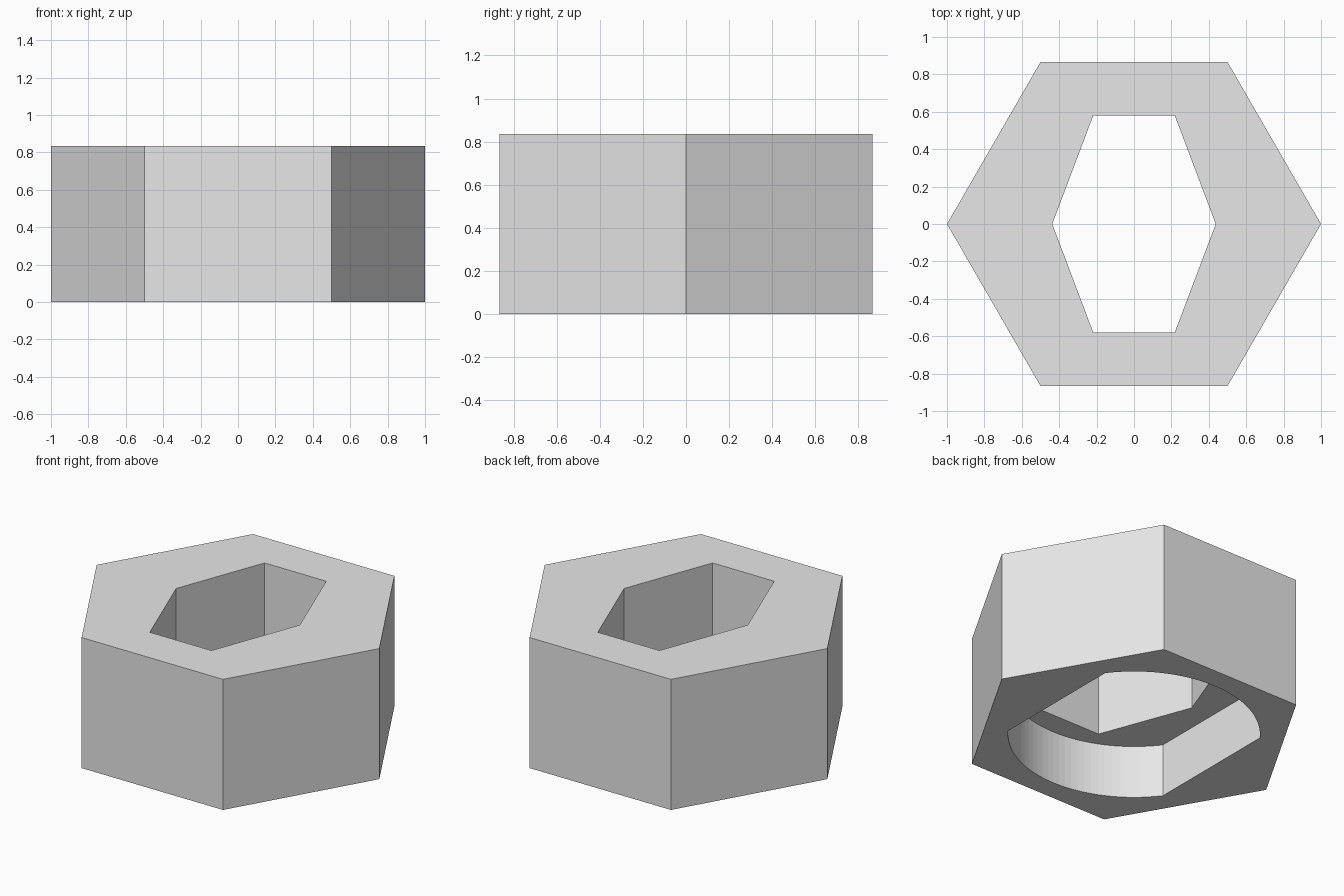
import bpy
import bmesh
from math import cos, sin, acos, pi, radians

if "Cube" in bpy.data.objects:
    bpy.data.objects.remove(bpy.data.objects["Cube"], do_unlink=True)

HEIGHT = 0.835
RECESS_DEPTH = 0.34
RECESS_RADIUS = 0.73
RECESS_FLAT = 0.585
ARC_STEPS = 32

grey = bpy.data.materials.new("plain grey")
grey.use_nodes = True
colour = (0.8, 0.8, 0.8, 1)
grey.diffuse_color = colour
grey.node_tree.nodes["Principled BSDF"].inputs["Base Color"].default_value = colour


def prism(name, outline, bottom, top):
    """Extrude a closed outline between two heights."""
    bm = bmesh.new()
    base = bm.faces.new([bm.verts.new((x, y, bottom)) for x, y in outline])
    walls = bmesh.ops.extrude_face_region(bm, geom=[base])["geom"]
    for item in walls:
        if isinstance(item, bmesh.types.BMVert):
            item.co.z = top
    bmesh.ops.recalc_face_normals(bm, faces=bm.faces)
    mesh = bpy.data.meshes.new(name)
    bm.to_mesh(mesh)
    bm.free()
    mesh.materials.append(grey)
    obj = bpy.data.objects.new(name, mesh)
    bpy.context.collection.objects.link(obj)
    return obj


def cut(target, cutter):
    """Subtract a cutter, then discard it."""
    cutter.hide_render = True
    mod = target.modifiers.new("cut", "BOOLEAN")
    mod.operation = "DIFFERENCE"
    mod.solver = "EXACT"
    mod.object = cutter
    bpy.context.view_layer.objects.active = target
    bpy.ops.object.modifier_apply(modifier=mod.name)
    bpy.data.objects.remove(cutter, do_unlink=True)


# Outer hexagonal body
hexagon = [(cos(radians(60 * i)), sin(radians(60 * i))) for i in range(6)]
body = prism("hexagonal_body", hexagon, 0, HEIGHT)

# Narrow hexagonal through hole
hole = [(0.437, 0), (0.218, 0.58), (-0.218, 0.58),
        (-0.437, 0), (-0.218, -0.58), (0.218, -0.58)]
cut(body, prism("hole_cutter", hole, -0.1, HEIGHT + 0.1))

# Round recess underneath with two flat sides
start = acos(RECESS_FLAT / RECESS_RADIUS)
recess = []
for side in (0, pi):
    for i in range(ARC_STEPS + 1):
        a = side + start + (pi - 2 * start) * i / ARC_STEPS
        recess.append((RECESS_RADIUS * cos(a), RECESS_RADIUS * sin(a)))
cut(body, prism("recess_cutter", recess, -0.1, RECESS_DEPTH))
